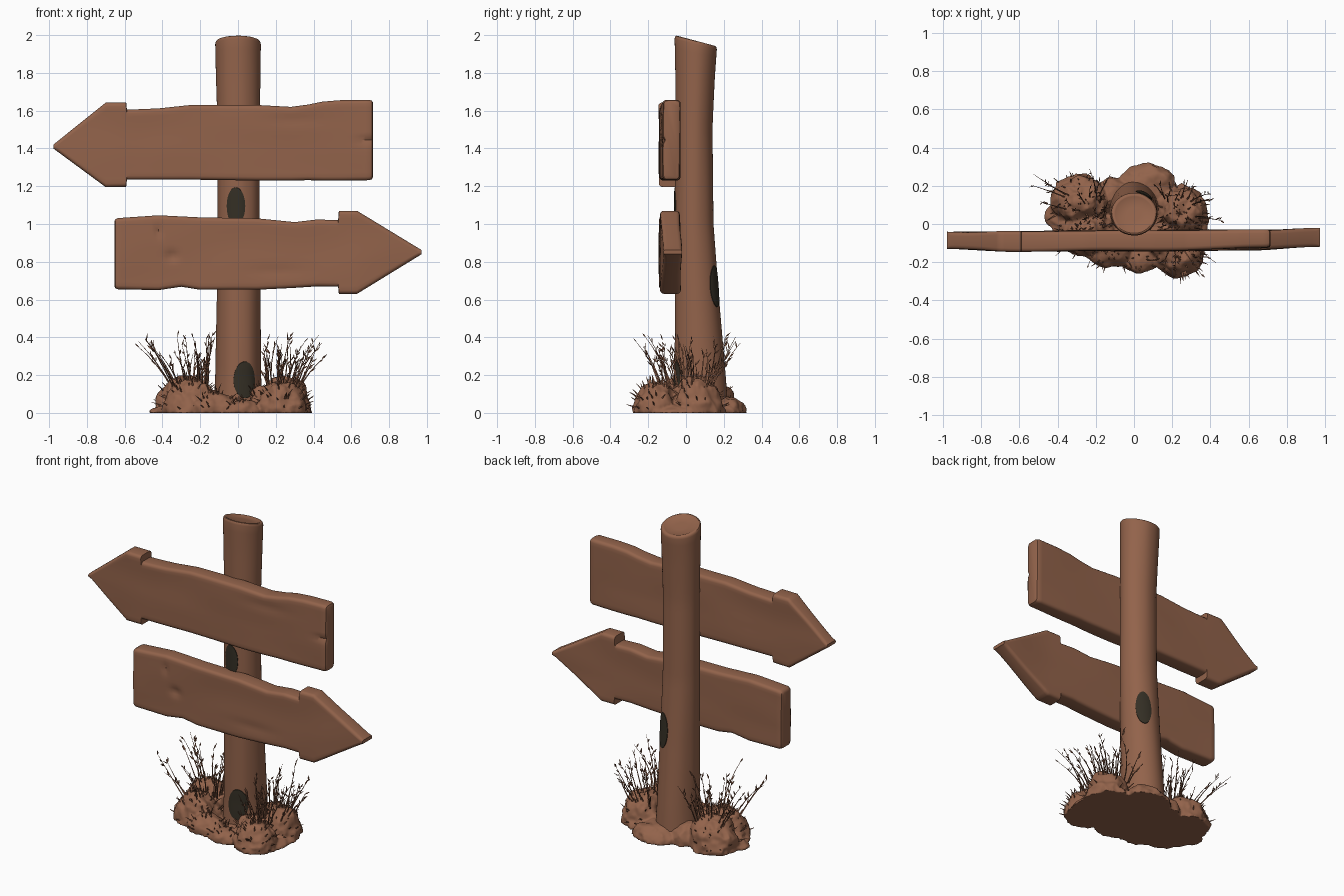
import bpy, bmesh, math, random
from mathutils import Vector, noise

if "Cube" in bpy.data.objects:
    bpy.data.objects.remove(bpy.data.objects["Cube"])

random.seed(4)


def material(name, rgb):
    m = bpy.data.materials.new(name)
    m.diffuse_color = (*rgb, 1)
    m.use_nodes = True
    m.node_tree.nodes["Principled BSDF"].inputs["Base Color"].default_value = m.diffuse_color
    return m


BROWN = material("brown_wood", (0.29, 0.125, 0.07))
DARK = material("dark_knot", (0.034, 0.028, 0.018))


def finish(name, bm, mat, angle=35):
    bmesh.ops.recalc_face_normals(bm, faces=bm.faces)
    me = bpy.data.meshes.new(name)
    bm.to_mesh(me)
    bm.free()
    me.materials.append(mat)
    ob = bpy.data.objects.new(name, me)
    bpy.context.collection.objects.link(ob)
    bpy.ops.object.select_all(action='DESELECT')
    ob.select_set(True)
    bpy.context.view_layer.objects.active = ob
    bpy.ops.object.shade_smooth_by_angle(angle=math.radians(angle))
    return ob


def skin(bm, rings, caps=True):
    """Bridge closed rings of points and cap both ends."""
    vs = [[bm.verts.new(p) for p in r] for r in rings]
    n = len(vs[0])
    for a, b in zip(vs, vs[1:]):
        for i in range(n):
            j = (i + 1) % n
            bm.faces.new((a[i], a[j], b[j], b[i]))
    if caps:
        bm.faces.new(vs[0])
        bm.faces.new(vs[-1])


def lerp_rows(rows, t, smooth=False):
    """Interpolate rows whose first entry is the rising key."""
    for a, b in zip(rows, rows[1:]):
        if t <= b[0]:
            f = max(0, (t - a[0]) / (b[0] - a[0]))
            f = f * f * (3 - 2 * f) if smooth else f
            return [p + (q - p) * f for p, q in zip(a, b)]
    return list(rows[-1])


# Post: z, left, right, front, back
POST = [(0, -.13, .13, -.07, .225), (.2, -.12, .122, -.06, .21), (.6, -.112, .118, -.06, .175),
        (1.0, -.108, .115, -.06, .146), (1.5, -.108, .115, -.055, .14), (1.8, -.116, .118, -.056, .153),
        (2.0, -.12, .12, -.06, .165)]


def post_point(a, z, scale=1.0, lift=0.0):
    _, x0, x1, y0, y1 = lerp_rows(POST, z)
    c, s = math.cos(a), math.sin(a)
    k = scale * (1 + .018 * noise.noise(Vector((c * 2, s * 2, z * 1.3))))
    x = (x0 + x1) / 2 + c * ((x1 - x0) / 2 * k + lift)
    y = (y0 + y1) / 2 + s * ((y1 - y0) / 2 * k + lift)
    slant = .06 * (y + .06) / .225 * max(0, (z - 1.6) / .4)
    return Vector((x, y, z - slant))


bm = bmesh.new()
levels = [(i * .0495, 1) for i in range(41)]
levels += [(1.99, .985), (1.997, .95), (2.0, .89), (1.998, .82), (1.99, .72), (1.989, .3)]
skin(bm, [[post_point(i * math.tau / 48, z, s) for i in range(48)] for z, s in levels])
finish("post", bm, BROWN)


# Dark knots lying on the post
def knot(name, a0, z0, half_a, half_z):
    bm = bmesh.new()
    rings = []
    for s, lift in ((1, -.002), (.98, .003), (.75, .004), (.5, .004), (.25, .004), (.03, .004)):
        rings.append([post_point(a0 + half_a * s * math.cos(t), z0 + half_z * s * math.sin(t), 1, lift)
                      for t in (i * math.tau / 32 for i in range(32))])
    skin(bm, rings, False)
    bm.faces.new([v for v in bm.verts][-32:])
    finish(name, bm, DARK)


knot("knot_upper_front", math.radians(-98), 1.095, .46, .10)
knot("knot_lower_front", math.radians(-73), .175, .5, .098)
knot("knot_back", math.radians(62), .67, .42, .112)


# Arrow boards, lofted along x with a rounded rectangular section
def section(x, zlo, zhi, yc, th, dents, inset=0.0):
    zlo, zhi, h = zlo + inset, zhi - inset, th / 2 - inset
    if zhi - zlo < .02:
        zlo, zhi = (zlo + zhi) / 2 - .01, (zlo + zhi) / 2 + .01
    r = min(.02, (zhi - zlo) * .4, h * .8)
    pts = []
    corners = [(-h + r, zlo + r, 180), (h - r, zlo + r, 270), (h - r, zhi - r, 0), (-h + r, zhi - r, 90)]
    for k, (cy, cz, a) in enumerate(corners):
        for j in range(4):
            t = math.radians(a + j * 30)
            pts.append([cy + r * math.cos(t), cz + r * math.sin(t)])
        if k in (1, 3):      # long flat sides get extra points for the hewn surface
            ze = corners[(k + 1) % 4][1]
            for j in range(1, 18):
                pts.append([h if k == 1 else -h, cz + (ze - cz) * j / 18])
    out = []
    for y, z in pts:
        side = 1 if y > 0 else -1
        y += .006 * noise.noise(Vector((x * 2.2, side * 3, z * 5)))
        if side < 0:
            for dx, dz, wx, wz, depth in dents:
                y += depth * math.exp(-((x - dx) / wx) ** 2 - ((z - dz) / wz) ** 2)
        out.append(Vector((x, y + yc, z)))
    return out


def board(name, rows, bow, dents, mirror):
    """rows: distance key along the board from butt to tip, low z, high z."""
    xs = []
    for a, b in zip(rows, rows[1:]):
        n = max(1, round((b[0] - a[0]) / .02))
        xs += [a[0] + (b[0] - a[0]) * i / n for i in range(n)]
    xs.append(rows[-1][0])
    rings = []
    for i, x in enumerate([xs[0]] + xs):
        _, zlo, zhi = lerp_rows(rows, x)
        _, yc, th = lerp_rows(bow, x, True)
        inset = .016 if i == 0 else (.005 if i == 1 else 0)
        px = x if i != 1 else x + .006
        rings.append(section(mirror * px, zlo, zhi, yc, th, dents, inset))
    bm = bmesh.new()
    skin(bm, rings)
    finish(name, bm, BROWN, 38)


board("upper_arrow_board",
      [(-.715, 1.232, 1.658), (-.55, 1.23, 1.656), (-.45, 1.23, 1.648), (-.37, 1.232, 1.632),
       (-.28, 1.23, 1.62), (-.1, 1.23, 1.63), (.25, 1.235, 1.63), (.42, 1.235, 1.612),
       (.588, 1.235, 1.605), (.592, 1.197, 1.643), (.70, 1.195, 1.643), (.978, 1.4, 1.42)],
      [(-.715, -.078, .096), (0, -.086, .108), (.6, -.092, .106), (.98, -.086, .09)],
      [(.70, 1.44, .06, .012, .014), (.3, 1.55, .15, .03, .005)], -1)
board("lower_arrow_board",
      [(-.655, .655, 1.03), (-.42, .65, 1.046), (-.3, .668, 1.04), (-.2, .652, 1.035), (.1, .652, 1.03),
       (.3, .662, 1.01), (.42, .67, 1.024), (.53, .668, 1.02), (.534, .63, 1.07), (.63, .63, 1.07),
       (.972, .84, .862)],
      [(-.655, -.09, .104), (0, -.088, .11), (.6, -.084, .106), (.98, -.07, .095)],
      [(-.35, .83, .03, .025, .014), (-.42, .96, .012, .03, .012), (.2, .75, .15, .03, .005)], 1)

# Earth mound: lumpy domes fused by a voxel remesh (x, y, rx, ry, height)
LOBES = [(-.28, .12, .16, .14, .19), (-.25, -.05, .15, .12, .18), (-.12, -.14, .13, .09, .11),
         (.03, -.17, .10, .09, .07), (.24, -.16, .13, .12, .165), (.25, .06, .13, .14, .195),
         (.15, -.08, .10, .10, .15), (.07, .2, .15, .12, .09), (-.1, .14, .14, .1, .11),
         (0, .04, .22, .2, .06), (-.29, .05, .17, .16, .05), (.25, -.04, .14, .21, .05)]
bm = bmesh.new()
for lx, ly, rx, ry, h in LOBES:
    for v in bmesh.ops.create_icosphere(bm, subdivisions=4, radius=1)['verts']:
        d = v.co.copy()
        p = Vector((lx + d.x * rx, ly + d.y * ry, max(0, d.z) * h))
        k = 1 + .16 * noise.noise(p * 13) + .10 * noise.noise(p * 34)
        v.co = (lx + d.x * rx * k, ly + d.y * ry * k, max(0, d.z) * h * k)
mound = finish("earth_mound", bm, BROWN, 60)
rm = mound.modifiers.new("fuse", 'REMESH')
rm.mode = 'VOXEL'
rm.voxel_size = .008
rm.use_smooth_shade = True


# Dry grass: thin bent stalks with small leaves, and short spiky blades
def stalk(bm, p0, direction, length, r, leaves=0):
    d = direction.normalized()
    bend = Vector((random.uniform(-.2, .2), random.uniform(-.2, .2), -.1)) * length
    u = d.orthogonal().normalized()
    w = d.cross(u)
    path = [p0 + d * length * t + bend * t * t for t in (0, .25, .5, .75, 1)]
    rings = []
    for i, p in enumerate(path):
        rr = r * (1 - .2 * i)
        rings.append([p + (u * math.cos(a) + w * math.sin(a)) * max(rr, .0008) for a in (0, 2.09, 4.19)])
    skin(bm, rings)
    for _ in range(leaves):
        t = random.uniform(.35, 1)
        p = p0 + d * length * t + bend * t * t
        a = random.uniform(0, math.tau)
        out = (d + (u * math.cos(a) + w * math.sin(a)) * .6).normalized()
        side = out.orthogonal().normalized() * .005
        n = out.cross(side).normalized() * .003
        mid, tip = p + out * .014, p + out * random.uniform(.026, .04)
        skin(bm, [[p + side * .1, p + n * .1, p - side * .1, p - n * .1],
                  [mid + side, mid + n, mid - side, mid - n],
                  [tip + side * .1, tip + n * .1, tip - side * .1, tip - n * .1]])


bm = bmesh.new()
for cx, cy, count in ((-.25, .04, 30), (.24, 0, 34)):
    for _ in range(count):
        ox, oy = random.uniform(-.1, .09), random.uniform(-.14, .14)
        out = Vector((ox * 4 + math.copysign(.15, cx), oy * 2.6, 1))
        stalk(bm, Vector((cx + ox, cy + oy, .13)), out, random.uniform(.14, .34), .005, 4)
finish("grass_stalks", bm, BROWN, 60)

bm = bmesh.new()
for _ in range(330):
    lx, ly, rx, ry, h = random.choice(LOBES[:7] + LOBES[:2] + LOBES[4:6])
    a, e = random.uniform(0, math.tau), random.uniform(.1, 1.5)
    n = Vector((math.cos(a) * math.cos(e), math.sin(a) * math.cos(e), math.sin(e)))
    p = Vector((lx + n.x * rx * .9, ly + n.y * ry * .9, n.z * h * .9))
    if Vector((p.x, p.y - .06)).length > .15:
        stalk(bm, p, n + Vector((0, 0, .35)), random.uniform(.03, .065), .006)
finish("short_grass", bm, BROWN, 60)
